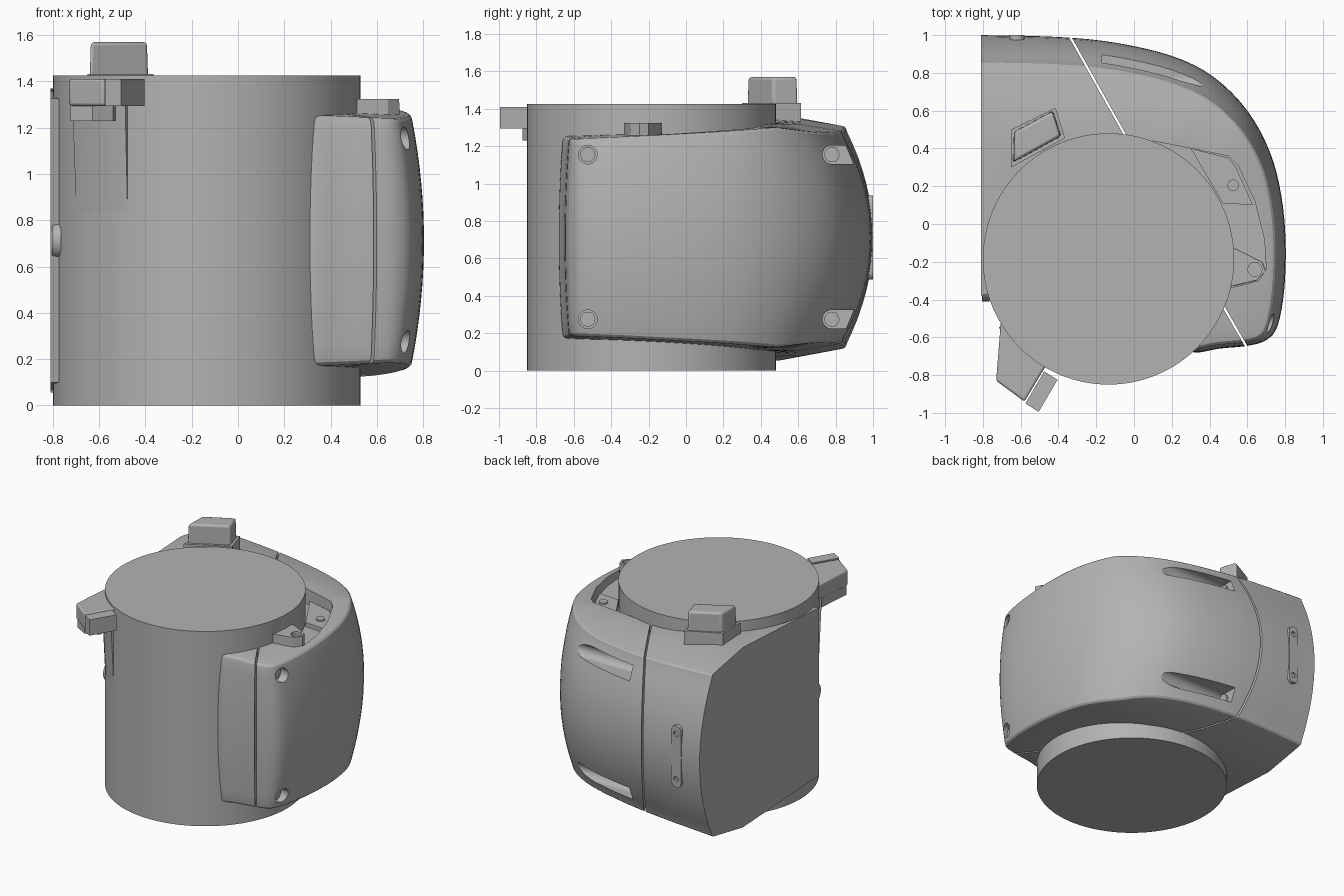
import bpy, bmesh, math
from mathutils import Vector, Matrix

cube = bpy.data.objects.get("Cube")
if cube:
    bpy.data.objects.remove(cube, do_unlink=True)

grey = bpy.data.materials.new("mid_grey")
grey.use_nodes = True
grey.diffuse_color = (0.45, 0.45, 0.45, 1)
grey.node_tree.nodes["Principled BSDF"].inputs["Base Color"].default_value = (0.45, 0.45, 0.45, 1)

AXIS = Vector((-0.135, -0.185))
RADIUS = 0.665
MID = 0.7125


def finish(name, bm):
    bmesh.ops.recalc_face_normals(bm, faces=bm.faces)
    me = bpy.data.meshes.new(name)
    bm.to_mesh(me)
    bm.free()
    me.materials.append(grey)
    ob = bpy.data.objects.new(name, me)
    bpy.context.collection.objects.link(ob)
    return ob


def select(ob):
    bpy.ops.object.select_all(action='DESELECT')
    ob.select_set(True)
    bpy.context.view_layer.objects.active = ob


def smooth(ob, angle=30):
    select(ob)
    bpy.ops.object.shade_smooth_by_angle(angle=math.radians(angle))


def loft(name, rings):
    """Closed body through rings of equal point count."""
    bm = bmesh.new()
    loops = [[bm.verts.new(p) for p in r] for r in rings]
    n = len(loops[0])
    for a, b in zip(loops, loops[1:]):
        for i in range(n):
            j = (i + 1) % n
            bm.faces.new((a[i], a[j], b[j], b[i]))
    bm.faces.new(loops[0])
    bm.faces.new(loops[-1])
    return finish(name, bm)


def prism(name, pts, z0, z1, taper=1.0, bevel=0.0):
    c = sum((Vector(p) for p in pts), Vector((0, 0))) / len(pts)
    top = [c + (Vector(p) - c) * taper for p in pts]
    ob = loft(name, [[(x, y, z0) for x, y in pts], [(p.x, p.y, z1) for p in top]])
    if bevel:
        mod = ob.modifiers.new("soft_edges", 'BEVEL')
        mod.width, mod.segments = bevel, 3
        smooth(ob, 40)
    return ob


def rod(name, center, r, length, axis='Z', seg=32):
    turn = {'X': Matrix.Rotation(math.pi / 2, 4, 'Y'),
            'Y': Matrix.Rotation(math.pi / 2, 4, 'X'), 'Z': Matrix()}[axis]
    bm = bmesh.new()
    bmesh.ops.create_cone(bm, cap_ends=True, segments=seg, radius1=r, radius2=r,
                          depth=length, matrix=Matrix.Translation(center) @ turn)
    ob = finish(name, bm)
    smooth(ob)
    return ob


def box(name, lo, hi):
    return prism(name, [(lo[0], lo[1]), (hi[0], lo[1]), (hi[0], hi[1]), (lo[0], hi[1])], lo[2], hi[2])


def cut(ob, cutters):
    for c in cutters:
        mod = ob.modifiers.new("cut", 'BOOLEAN')
        mod.operation, mod.solver, mod.object = 'DIFFERENCE', 'EXACT', c
        select(ob)
        bpy.ops.object.modifier_apply(modifier=mod.name)
        bpy.data.objects.remove(c, do_unlink=True)


def spline(pts, steps):
    p = [Vector(q) for q in pts]
    p = [2 * p[0] - p[1]] + p + [2 * p[-1] - p[-2]]
    out = []
    for a, b, c, d in zip(p, p[1:], p[2:], p[3:]):
        for k in range(steps):
            t = k / steps
            out.append(0.5 * (2 * b + (c - a) * t + (2 * a - 5 * b + 4 * c - d) * t * t
                              + (3 * b - a - 3 * c + d) * t ** 3))
    return out + [p[-2]]


# Main drum
drum = rod("drum", (AXIS.x, AXIS.y, MID), RADIUS, 2 * MID, seg=128)

# Housing wrapped round the drum: bulged wall, sloping top and bottom
wall = spline([(0.2, -0.64), (0.32, -0.68), (0.45, -0.66), (0.6, -0.645), (0.7, -0.615),
               (0.76, -0.54), (0.795, -0.35), (0.803, -0.1), (0.78, 0.15), (0.72, 0.38),
               (0.6, 0.6), (0.42, 0.78), (0.2, 0.89), (-0.1, 0.96), (-0.4, 0.99), (-0.81, 1.0)], 4)
normals = []
for i in range(len(wall)):
    t = (wall[min(i + 1, len(wall) - 1)] - wall[max(i - 1, 0)]).normalized()
    normals.append(Vector((max(t.y, 0), -t.x)))
normals[-1] = Vector((0, 1))
flat = [Vector(p) for p in ((-0.81, 0.5), (-0.81, 0.1), (-0.81, -0.38), (-0.6, -0.3), (-0.2, -0.4))]
wall += flat
normals += [Vector((0, 0))] * len(flat)


def half_height(p):
    return 1.305 + 0.05 * (p.y - p.x) - 0.22 * max(0, p.y - 0.5) - MID


def wall_ring(s, sink=0.03, inset=0.0):
    ring = []
    for p, n in zip(wall, normals):
        lean = Vector((0.05 * n.x, (0.14 if n.y > 0 else 0.02) * n.y))
        q = p - lean * s * s - n * inset
        drop = sink if n.length else 0
        ring.append((q.x, q.y, MID + s * (half_height(p - lean) - drop)))
    return ring


def cap_ring(side, scale):
    ring = []
    for x, y, z in wall_ring(1, 0, 0.03):
        q = AXIS + (Vector((x, y)) - AXIS) * scale
        ring.append((q.x, q.y, MID + side * (half_height(q) if scale < 1 else z - MID)))
    return ring


arc = [(0.03 * (1 - math.sin(a)), 0.03 * (1 - math.cos(a))) for a in (math.pi / 6, math.pi / 3)]
rings = [cap_ring(-1, k) for k in (0.3, 0.6, 0.8, 1)]
rings += [wall_ring(-1, s, i) for s, i in reversed(arc)]
rings += [wall_ring(k / 8) for k in range(-8, 9)]
rings += [wall_ring(1, s, i) for s, i in arc]
rings += [cap_ring(1, k) for k in (1, 0.8, 0.6, 0.3)]
housing = loft("housing", rings)


def seam(a, b, w=0.006):
    a, b = Vector(a), Vector(b)
    d = (b - a).normalized()
    n = Vector((-d.y, d.x)) * w
    return prism("seam_cutter", [a + n, b + n, b - n, a - n], -0.2, 1.7)


# Seams, top pocket and screw recesses
cutters = [seam((-0.366, 1.04), (-0.03, 0.44)), seam((0.63, -0.71), (0.4, -0.31))]
cutters.append(prism("pocket_cutter", [(0.1, 0.44), (0.5, 0.36), (0.55, 0.31), (0.64, 0.12), (0.69, -0.08),
                                       (0.7, -0.24), (0.66, -0.3), (0.5, -0.34), (0.3, 0)], 1.2, 1.6))
for z in (0.275, 1.155):
    cutters.append(rod("front_recess", (0.82, -0.525, z), 0.05, 0.3, 'X'))
    cutters.append(rod("rear_recess", (0.33, 0.78, z), 0.05, 1.0, 'X'))
    cutters.append(box("rear_slot", (-0.17, 0.78, z - 0.05), (0.83, 1.2, z + 0.05)))
cut(housing, cutters)
smooth(housing, 28)

# Screw heads at the bottom of the recesses
for z, level in ((0.275, "lower"), (1.155, "upper")):
    rod(level + "_front_screw", (0.67, -0.525, z), 0.04, 0.03, 'X')
    rod(level + "_rear_screw", (-0.17, 0.78, z), 0.04, 0.03, 'X')

# Pocket floor step, boss and mounting ear
prism("pocket_step", [(0.3, 0.4), (0.5, 0.35), (0.54, 0.3), (0.63, 0.1), (0.47, 0.11)], 1.15, 1.23)
rod("pocket_boss", (0.525, 0.205, 1.22), 0.03, 0.04)
ear = prism("mounting_ear", [(0.48, -0.12), (0.54, -0.13), (0.68, -0.2), (0.7, -0.25),
                             (0.65, -0.3), (0.5, -0.335)], 1.15, 1.325, 0.97)
cut(ear, [rod("ear_hole", (0.64, -0.24, 1.33), 0.037, 0.06)])
smooth(ear)

# Rear raised lug with its thin base flange
lug = [(-0.645, 0.32), (-0.38, 0.465), (-0.425, 0.605), (-0.64, 0.49)]
prism("rear_lug", lug, 1.28, 1.57, 0.93, 0.015)
prism("rear_lug_flange", [(-0.65, 0.3), (-0.365, 0.455), (-0.415, 0.615), (-0.65, 0.5)], 1.3, 1.432)

# Front bracket with clip block and fading rib
prism("bracket", [(-0.5, -0.5), (-0.705, -0.52), (-0.73, -0.83), (-0.58, -0.94), (-0.46, -0.74)],
      1.295, 1.41, 1, 0.012)
prism("bracket_foot", [(-0.5, -0.5), (-0.7, -0.52), (-0.725, -0.82), (-0.63, -0.875), (-0.54, -0.83)],
      1.23, 1.31)
prism("clip_block", [(-0.575, -0.95), (-0.505, -0.995), (-0.405, -0.825), (-0.475, -0.78)], 1.295, 1.41)


def rib_ring(z, r):
    pts = []
    for rad, order in ((0.6, 1), (r, -1)):
        for k in range(7)[::order]:
            a = math.radians(212 + k * 4.5)
            pts.append((AXIS.x + rad * math.cos(a), AXIS.y + rad * math.sin(a), z))
    return pts


smooth(loft("bracket_rib", [rib_ring(0.72, 0.66), rib_ring(1.3, 0.685)]))

# Rear plate with rounded ends and two holes
bm = bmesh.new()
outline = []
for k in range(24):
    a = 2 * math.pi * (k + 0.5) / 24
    outline.append((-0.62 + 0.04 * math.cos(a), MID + 0.04 * math.sin(a) + math.copysign(0.185, math.sin(a))))
plate = loft("rear_plate", [[(x, y, z) for x, z in outline] for y in (0.94, 1.0)])
cut(plate, [rod("plate_hole", (-0.62, 1.0, MID + s * 0.165), 0.02, 0.04, 'Y') for s in (-1, 1)])
smooth(plate)

# Side boss on the flat face
boss = rod("side_boss", (-0.785, -0.33, MID), 0.08, 0.04, 'X')
cut(boss, [rod("boss_hole", (-0.81, -0.33, MID), 0.035, 0.04, 'X')])
smooth(boss)
